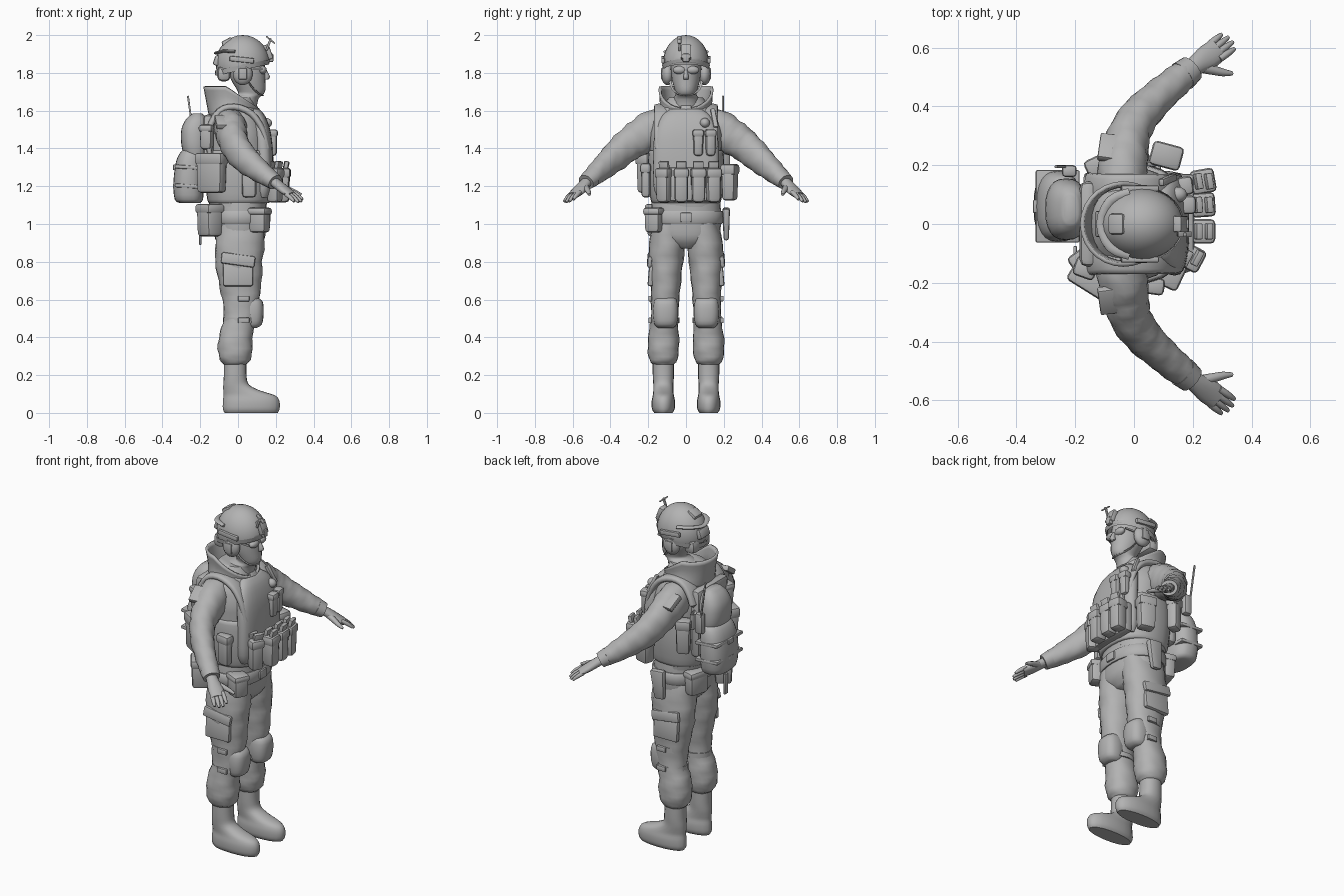
import bpy, bmesh, math
from mathutils import Vector, Matrix, Euler

grey = bpy.data.materials.new("plain grey")
grey.diffuse_color = (0.45, 0.45, 0.45, 1)


def finish(name, bm, angle=42):
    bmesh.ops.recalc_face_normals(bm, faces=bm.faces)
    me = bpy.data.meshes.new(name)
    bm.to_mesh(me)
    bm.free()
    me.materials.append(grey)
    me.shade_smooth()
    me.set_sharp_from_angle(angle=math.radians(angle))
    ob = bpy.data.objects.new(name, me)
    bpy.context.collection.objects.link(ob)
    return ob


def resample(rows, sub):
    """Catmull-Rom interpolation of every column."""
    out = []
    for i in range(len(rows) - 1):
        p = [rows[max(i - 1, 0)], rows[i], rows[i + 1], rows[min(i + 2, len(rows) - 1)]]
        for k in range(sub):
            t = k / sub
            out.append(tuple(0.5 * (2 * b + (c - a) * t + (2 * a - 5 * b + 4 * c - d) * t * t
                             + (3 * b - a - 3 * c + d) * t ** 3) for a, b, c, d in zip(*p)))
    return out + [tuple(rows[-1])]


def loft(name, rows, n=20, sub=3, power=2.0, folds=0.0, level=True, cap=True):
    """Rows are (x, y, z, ru, rv, optional tilt); level rings lie flat, others follow the path."""
    rows = resample(rows, sub)
    bm = bmesh.new()
    rings = []
    for i, r in enumerate(rows):
        c = Vector(r[:3])
        if level:
            u, v = Vector((1, 0, 0)), Vector((0, 1, 0))
        else:
            t = (Vector(rows[min(i + 1, len(rows) - 1)][:3]) - Vector(rows[max(i - 1, 0)][:3])).normalized()
            u = t.cross(Vector((0, 0, 1)))
            u = u.normalized() if u.length > 0.05 else Vector((0, 1, 0))
            v = u.cross(t)
        ring = []
        for k in range(n):
            a = math.tau * k / n
            ca, sa = math.cos(a), math.sin(a)
            w = 1 + folds * (math.sin(2 * a + i * 1.9) + 0.6 * math.sin(5 * a - i * 1.3))
            cu = math.copysign(abs(ca) ** (2 / power), ca) * r[3] * w
            cv = math.copysign(abs(sa) ** (2 / power), sa) * r[4] * w
            p = c + u * cu + v * cv
            if len(r) > 5:
                p.z += r[5] * ca
            ring.append(bm.verts.new(p))
        rings.append(ring)
    for a, b in zip(rings, rings[1:]):
        for k in range(n):
            bm.faces.new((a[k], a[(k + 1) % n], b[(k + 1) % n], b[k]))
    if cap:
        bm.faces.new(rings[0])
        bm.faces.new(rings[-1])
    return finish(name, bm, 50)


def box(name, c, size, rot=(0, 0, 0), bevel=0.012, taper=1.0):
    bm = bmesh.new()
    bmesh.ops.create_cube(bm, size=1)
    for v in bm.verts:
        if v.co.z < 0:
            v.co.x *= taper
            v.co.y *= taper
        v.co = Vector(a * b for a, b in zip(v.co, size))
    bmesh.ops.bevel(bm, geom=bm.edges[:], offset=min(bevel, min(size) * 0.4), segments=2,
                    profile=0.5, affect='EDGES')
    m = Matrix.Translation(c) @ Euler([math.radians(r) for r in rot]).to_matrix().to_4x4()
    bm.transform(m)
    return finish(name, bm)


def pouch(name, c, size, turn=0):
    """Soft pouch with an overhanging flap."""
    box(name, c, size, (0, 0, turn), 0.018, 0.92)
    box(name + "_flap", (c[0], c[1], c[2] + size[2] * 0.36),
        (size[0] + 0.008, size[1] + 0.008, size[2] * 0.3), (0, 0, turn), 0.015)


def ball(name, c, size, cut=None):
    bm = bmesh.new()
    bmesh.ops.create_uvsphere(bm, u_segments=28, v_segments=16, radius=1)
    bm.transform(Matrix.Translation(c) @ Matrix.Diagonal((*size, 1)))
    if cut:
        bmesh.ops.bisect_plane(bm, geom=bm.verts[:] + bm.edges[:] + bm.faces[:],
                               plane_co=cut[0], plane_no=cut[1], clear_inner=True)
    return finish(name, bm)


# Legs, boots and arms, built for each side
for s, side in ((1, "left"), (-1, "right")):
    loft(side + "_trouser", [(0.01, s * .085, 1.02, .13, .085), (0.01, s * .098, .9, .13, .096),
         (0.005, s * .107, .8, .125, .092), (0.01, s * .108, .7, .115, .082),
         (0.015, s * .11, .6, .098, .075), (0.01, s * .115, .5, .085, .072),
         (-.01, s * .118, .42, .088, .08), (-.015, s * .12, .34, .092, .083),
         (-.015, s * .12, .28, .08, .074), (-.015, s * .12, .255, .058, .054)], power=2.2, folds=.025)
    loft(side + "_boot", [(.07, s * .12, 0, .14, .048), (.07, s * .12, .02, .15, .06),
         (.07, s * .12, .06, .15, .062), (.06, s * .12, .092, .137, .056),
         (.02, s * .12, .118, .098, .053), (-.01, s * .12, .15, .068, .053),
         (-.015, s * .12, .2, .06, .056), (-.015, s * .12, .29, .06, .056)], power=2.2)
    # Knee pad with straps
    loft(side + "_knee_pad", [(.07, s * .108, .45, .03, .04), (.072, s * .108, .47, .055, .06),
         (.074, s * .108, .53, .062, .068), (.07, s * .108, .59, .06, .062),
         (.065, s * .108, .615, .03, .045)], power=2.6)
    for z in (.49, .605):
        loft(side + "_knee_strap", [(.012, s * .112, z - .014, .092, .078), (.012, s * .112, z + .014, .092, .078)], sub=1)
        box(side + "_knee_buckle", (.03, s * .19, z), (.06, .018, .03), bevel=.005)
    # Cargo pocket
    box(side + "_cargo_pocket", (0, s * .183, .745), (.16, .03, .15), (s * 5, 0, 0), .014)
    box(side + "_pocket_flap", (0, s * .192, .81), (.18, .025, .06), (s * 5, 8, 0), .01)
    # Sleeve, elbow bend and cuff
    loft(side + "_sleeve", [(-.04, s * .1, 1.52, .075, .085), (-.04, s * .17, 1.505, .085, .1),
         (-.03, s * .24, 1.462, .08, .096), (-.015, s * .31, 1.415, .072, .086),
         (.025, s * .375, 1.357, .066, .078), (.085, s * .435, 1.303, .058, .066),
         (.145, s * .487, 1.257, .053, .053), (.192, s * .526, 1.224, .044, .041)],
         sub=4, folds=.03, power=2.1, level=False)
    loft(side + "_cuff", [(.165, s * .503, 1.243, .053, .049), (.196, s * .529, 1.221, .047, .042)],
         sub=1, level=False)
    box(side + "_shoulder_patch", (-.06, s * .255, 1.54), (.12, .1, .03), (s * -34, 0, s * -8), .006)
    # Hand with fingers and thumb
    loft(side + "_palm", [(.185, s * .52, 1.228, .03, .026), (.215, s * .543, 1.205, .035, .025),
         (.25, s * .567, 1.178, .043, .022), (.286, s * .594, 1.153, .04, .016)], n=14, level=False)
    d, w = Vector((.6, .46, -.5)), Vector((.61, -.76, .2))
    for k, ln in enumerate((.07, .084, .086, .074)):
        off = (k - 1.5) * .02
        a = Vector((.272, .584, 1.164)) + w * off
        b = a + (d + w * off * 1.5).normalized() * ln
        pts = [a, a.lerp(b, .55) + Vector((0, 0, .003)), b]
        loft(side + "_finger", [(p.x, s * p.y, p.z, r, r) for p, r in zip(pts, (.0125, .012, .007))],
             n=8, sub=2, level=False)
    loft(side + "_thumb", [(.22, s * .535, 1.2, .02, .018), (.27, s * .523, 1.182, .016, .015),
         (.305, s * .515, 1.168, .013, .012), (.335, s * .512, 1.155, .007, .007)], n=8, sub=2, level=False)
    # Vest shoulder strap
    loft(side + "_vest_strap", [(-.15, s * .13, 1.36, .045, .014), (-.155, s * .13, 1.5, .045, .016),
         (-.1, s * .125, 1.595, .045, .018), (-.02, s * .125, 1.62, .045, .018),
         (.07, s * .125, 1.585, .045, .018), (.13, s * .125, 1.5, .045, .016),
         (.155, s * .125, 1.4, .04, .014)], n=12, power=3, level=False)
    # Headset ear cup and chin strap
    ball(side + "_ear_cup", (.025, s * .098, 1.795), (.052, .034, .06))
    box(side + "_ear_cup_plate", (.025, s * .126, 1.795), (.045, .014, .06), bevel=.006)
    box(side + "_helmet_rail", (.02, s * .121, 1.87), (.13, .02, .028), (0, 6, 0), .006)
    loft(side + "_chin_strap", [(.03, s * .085, 1.8, .008, .004), (.07, s * .078, 1.73, .008, .004),
         (.11, s * .045, 1.69, .008, .004), (.13, 0, 1.68, .008, .004)], n=6, level=False)

# Jacket, vest and belt
loft("hips", [(.01, 0, .87, .09, .06), (.01, 0, .92, .13, .165), (.01, 0, 1.0, .14, .185),
     (.01, 0, 1.1, .14, .183), (.01, 0, 1.16, .14, .175)], n=28, power=2.3)
loft("jacket", [(.0, 0, 1.09, .15, .178), (0, 0, 1.2, .163, .187), (0, 0, 1.35, .163, .19),
     (-.005, 0, 1.48, .16, .19), (-.015, 0, 1.56, .14, .175), (-.02, 0, 1.62, .115, .13),
     (-.01, 0, 1.67, .09, .09)], n=28, power=2.3, folds=.008)
loft("vest", [(.005, 0, 1.11, .155, .175), (.005, 0, 1.13, .168, .188), (.005, 0, 1.25, .18, .202),
     (.005, 0, 1.37, .177, .2), (.005, 0, 1.39, .165, .19)], n=28, power=2.4)
loft("front_plate", [(.13, 0, 1.14, .04, .15), (.135, 0, 1.2, .05, .172), (.137, 0, 1.35, .05, .175),
     (.125, 0, 1.48, .05, .165), (.1, 0, 1.57, .045, .13), (.08, 0, 1.61, .03, .08)], n=24, power=2.7)
box("back_plate", (-.155, 0, 1.38), (.06, .29, .4), bevel=.025)
loft("belt", [(.01, 0, 1.0, .147, .19), (.01, 0, 1.01, .153, .198), (.01, 0, 1.06, .153, .198),
     (.01, 0, 1.07, .147, .19)], n=28, sub=1, power=2.3)
box("belt_buckle", (.162, 0, 1.035), (.02, .06, .05), bevel=.006)

# Standing collar, level round the back and dipping to a V at the throat
collar = loft("collar", [(-.02, 0, 1.57, .12, .15), (-.03, 0, 1.65, .125, .125),
              (-.035, 0, 1.73, .135, .132)], n=28, cap=False)
for v in collar.data.vertices:
    v.co.z -= max(0, v.co.x + .06) / .16 * (.02 + (v.co.z - 1.57) * .6)
sol = collar.modifiers.new("thickness", 'SOLIDIFY')
sol.thickness = .014
box("collar_fastener", (.09, 0, 1.605), (.04, .06, .05), (0, -30, 0))

# Head and face
loft("head", [(.01, 0, 1.58, .085, .08), (.025, 0, 1.66, .082, .07), (.065, 0, 1.685, .068, .055),
     (.07, 0, 1.71, .075, .06), (.055, 0, 1.76, .09, .074), (.045, 0, 1.82, .1, .08),
     (.035, 0, 1.88, .1, .08)], n=24)
loft("nose", [(.14, 0, 1.815, .012, .009), (.15, 0, 1.78, .019, .014), (.148, 0, 1.766, .012, .014)], n=10)
box("mouth", (.135, 0, 1.728), (.016, .045, .02), bevel=.006)
for s in (1, -1):
    ball("glasses_lens", (.13, s * .034, 1.815), (.022, .036, .022))
    box("glasses_arm", (.08, s * .08, 1.82), (.1, .008, .012), bevel=.003)

# Helmet shell, rim and fittings
shell = ball("helmet", (.025, 0, 1.85), (.143, .122, .15), ((.17, 0, 1.855), (-.22, 0, 1)))
sol = shell.modifiers.new("thickness", 'SOLIDIFY')
sol.thickness = .01
loft("helmet_rim", [(.022, 0, 1.815, .142, .122, .03), (.024, 0, 1.842, .147, .127, .03)], n=28, sub=1, cap=False)
box("helmet_back_skirt", (-.075, 0, 1.795), (.07, .17, .08), bevel=.025)
box("front_mount", (.158, 0, 1.91), (.035, .055, .08), (0, -20, 0), .008)
box("front_mount_clip", (.172, 0, 1.88), (.03, .035, .045), bevel=.006)
box("mount_arm", (.162, -.035, 1.95), (.012, .012, .07), (0, 20, 0), .003)
box("mount_tip", (.172, -.035, 1.975), (.06, .02, .008), (0, 40, 0), .003)
box("helmet_beacon", (-.052, 0, 1.955), (.06, .07, .05), (0, -28, 0), .01)
loft("goggle_strap", [(-.015, .106, 1.912, .016, .008), (-.08, .08, 1.915, .016, .008),
     (-.113, 0, 1.905, .016, .008), (-.08, -.08, 1.915, .016, .008), (-.015, -.106, 1.912, .016, .008)],
     n=8, level=False)
box("helmet_battery", (-.11, 0, 1.865), (.035, .09, .055), (0, 20, 0), .01)

# Magazine pouches across the belly, each with magazines standing proud
for y, x, turn in ((-.115, .195, -28), (-.025, .235, 0), (.065, .235, 4), (.145, .235, 10)):
    pouch("magazine_pouch", (x, y, 1.205), (.075, .075, .18), turn)
    for dx in (-.018, .018):
        box("magazine", (x + dx, y, 1.3), (.022, .055, .065), (0, 12, turn), .005)
box("pouch_panel", (.18, .02, 1.21), (.05, .3, .18))
pouch("left_utility_pouch", (.11, .232, 1.22), (.1, .075, .19), -15)
pouch("right_utility_pouch", (.06, -.21, 1.23), (.08, .05, .18), -8)
pouch("right_rear_pouch", (-.14, -.195, 1.27), (.16, .075, .21), -32)
pouch("right_radio_pouch", (-.165, -.15, 1.46), (.07, .06, .13), -20)
pouch("left_radio_pouch", (-.12, .195, 1.32), (.08, .065, .2), 25)
pouch("chest_pouch_inner", (.185, .065, 1.43), (.045, .055, .14))
pouch("chest_pouch_outer", (.175, .13, 1.43), (.045, .055, .14), 8)
ball("chest_lamp", (.15, .1, 1.535), (.03, .026, .026))
box("chest_cable", (.115, .15, 1.56), (.02, .025, .11), (10, -25, 0), .006)

# Belt gear
pouch("right_front_belt_pouch", (.115, -.165, 1.02), (.1, .09, .13), -25)
pouch("right_rear_belt_pouch", (-.15, -.14, 1.02), (.1, .12, .17), 35)
pouch("left_rear_belt_pouch", (-.14, .1, 1.02), (.07, .13, .14), -15)
box("holster", (.03, .213, 1.0), (.09, .04, .17), (0, 5, 0), .012, .7)
box("hanging_strap", (-.2, -.09, .95), (.012, .03, .12), bevel=.003)

# Backpack: big lower bag, smaller upper bag, straps and antenna
loft("lower_pack", [(-.255, .06, 1.11, .05, .08), (-.26, .06, 1.13, .075, .11),
     (-.262, .06, 1.22, .08, .123), (-.255, .06, 1.33, .073, .118),
     (-.245, .06, 1.385, .055, .1), (-.24, .06, 1.4, .03, .07)], n=24, power=2.6)
loft("upper_pack", [(-.225, .05, 1.36, .06, .095), (-.23, .05, 1.42, .07, .105),
     (-.23, .05, 1.5, .07, .1), (-.22, .05, 1.555, .055, .08), (-.215, .05, 1.585, .025, .05)], n=24, power=2.5)
for z in (1.2, 1.3):
    box("pack_strap", (-.26, .06, z), (.15, .246, .02), (0, 4, 0), .006)
    box("pack_buckle", (-.336, .06, z), (.016, .045, .03), bevel=.005)
box("antenna", (-.25, .195, 1.57), (.01, .01, .22), (0, -8, 0), .003)
box("antenna_base", (-.22, .18, 1.42), (.05, .04, .12))
